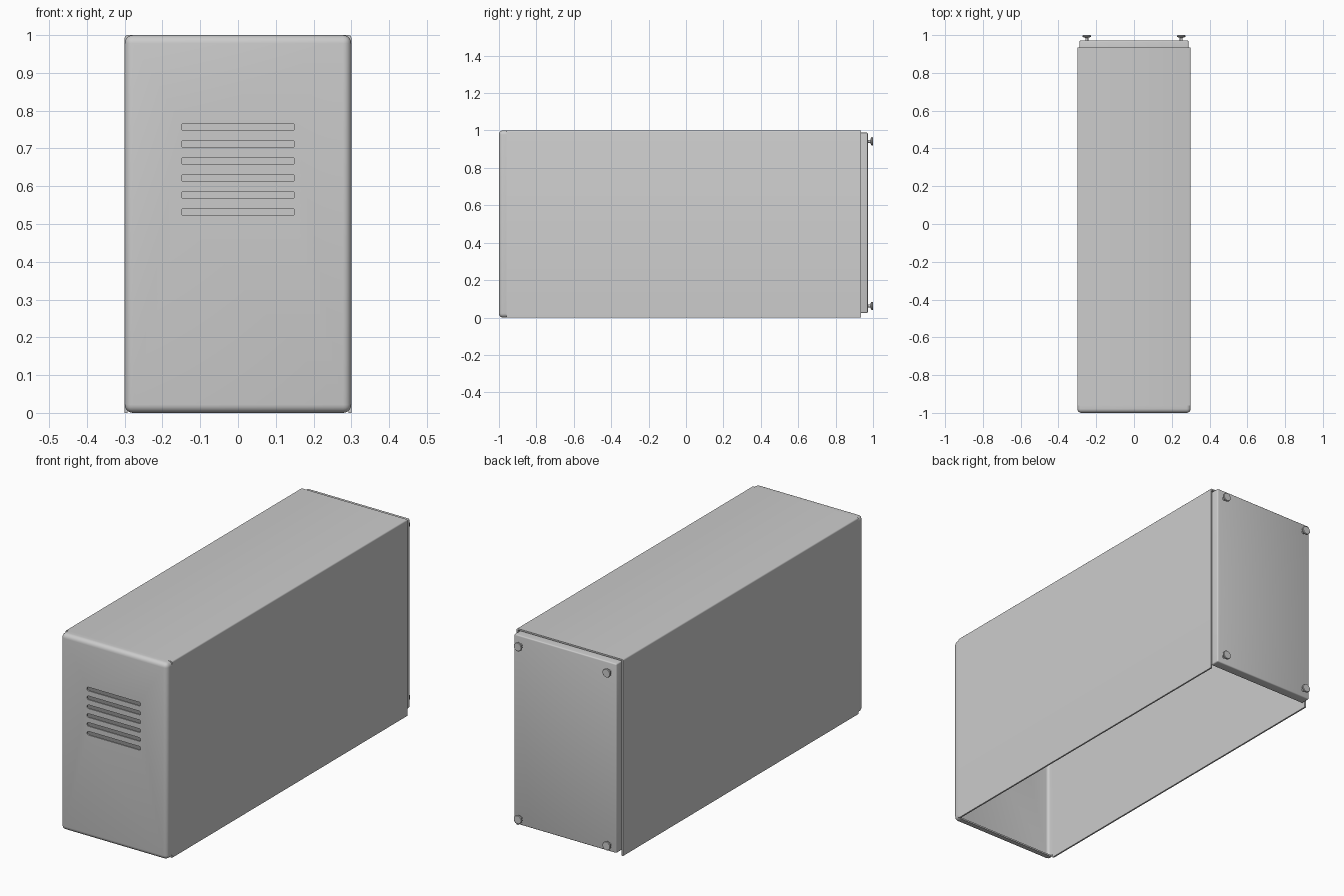
import bpy, bmesh, math
from mathutils import Matrix

if "Cube" in bpy.data.objects:
    bpy.data.objects.remove(bpy.data.objects["Cube"])

SHEET = 0.008  # sheet metal thickness

grey = bpy.data.materials.new("light grey metal")
grey.diffuse_color = (0.6, 0.6, 0.6, 1)
grey.use_nodes = True
grey.node_tree.nodes["Principled BSDF"].inputs["Base Color"].default_value = grey.diffuse_color


def make_object(name, bm):
    bmesh.ops.recalc_face_normals(bm, faces=bm.faces)
    mesh = bpy.data.meshes.new(name)
    bm.to_mesh(mesh)
    bm.free()
    obj = bpy.data.objects.new(name, mesh)
    bpy.context.collection.objects.link(obj)
    mesh.materials.append(grey)
    return obj


def finish(obj):
    """Apply modifiers, then smooth the rounded bends only."""
    dg = bpy.context.evaluated_depsgraph_get()
    obj.data = bpy.data.meshes.new_from_object(obj.evaluated_get(dg))
    obj.modifiers.clear()
    bpy.ops.object.select_all(action='DESELECT')
    obj.select_set(True)
    bpy.context.view_layer.objects.active = obj
    bpy.ops.object.shade_smooth_by_angle(angle=math.radians(35))


def sheet_box(name, x, y0, y1, z0, z1, open_sides, radius, segments):
    """Folded sheet box: bent edges, some sides left open, thickened inward."""
    bm = bmesh.new()
    bmesh.ops.create_cube(bm, size=1)
    for v in bm.verts:
        v.co = (v.co.x * 2 * x, y0 if v.co.y < 0 else y1, z0 if v.co.z < 0 else z1)
    bm.normal_update()
    drop = [f for f in bm.faces
            if any(f.normal[a] * s > 0.9 for a, s in open_sides)]
    bmesh.ops.delete(bm, geom=drop, context='FACES')
    folds = [e for e in bm.edges if not e.is_boundary]
    bmesh.ops.bevel(bm, geom=folds, offset=radius, offset_type='OFFSET',
                    segments=segments, profile=0.5, affect='EDGES')
    bm.normal_update()
    # make sure the faces point away from the box centre
    out = sum((f.calc_center_median().z - (z0 + z1) / 2) * f.normal.z * f.calc_area()
              + f.calc_center_median().x * f.normal.x * f.calc_area() for f in bm.faces)
    if out < 0:
        bmesh.ops.reverse_faces(bm, faces=bm.faces)
    mesh = bpy.data.meshes.new(name)
    bm.to_mesh(mesh)
    bm.free()
    mesh.materials.append(grey)
    obj = bpy.data.objects.new(name, mesh)
    bpy.context.collection.objects.link(obj)
    solid = obj.modifiers.new("thickness", 'SOLIDIFY')
    solid.thickness = SHEET
    solid.offset = -1
    return obj


# Cover: two side walls and top, open at front, back and bottom
cover = sheet_box("cover", 0.3, -0.96, 0.935, 0, 1,
                  [(1, -1), (1, 1), (2, -1)], 0.007, 3)
finish(cover)

# Front panel: rounded pan with six vent slots
front = sheet_box("front_panel", 0.3, -1, -0.96, 0, 1, [(1, 1)], 0.022, 5)

bm = bmesh.new()
for i in range(6):
    zc, hx, hz, r = 0.757 - i * 0.045, 0.15, 0.0095, 0.006
    ring = []
    for q, (sx, sz) in enumerate([(1, 1), (-1, 1), (-1, -1), (1, -1)]):
        for k in range(4):
            a = math.pi / 2 * (q + k / 3)
            ring.append(bm.verts.new((sx * (hx - r) + r * math.cos(a), -1.05,
                                      zc + sz * (hz - r) + r * math.sin(a))))
    face = bm.faces.new(ring)
    ext = bmesh.ops.extrude_face_region(bm, geom=[face])
    for v in ext["geom"]:
        if isinstance(v, bmesh.types.BMVert):
            v.co.y = -0.975
cutter = make_object("slot_cutter", bm)
cutter.hide_render = True
cut = front.modifiers.new("slots", 'BOOLEAN')
cut.operation = 'DIFFERENCE'
cut.solver = 'EXACT'
cut.object = cutter
finish(front)
bpy.data.objects.remove(cutter)

# Back panel: shallow pan set slightly inside the cover
back = sheet_box("back_panel", 0.288, 0.925, 0.972, 0.024, 0.988,
                 [(1, -1)], 0.006, 3)
finish(back)


# Thumb screws: thin shank, tapered neck and flat round head
def screw(name, x, z):
    profile = [(0, 0.965), (0.008, 0.965), (0.008, 0.986), (0.019, 0.989),
               (0.022, 0.992), (0.022, 0.998), (0.020, 1.0), (0, 1.0)]
    bm = bmesh.new()
    vs = [bm.verts.new((x + r, y, z)) for r, y in profile]
    edges = [bm.edges.new(p) for p in zip(vs, vs[1:])]
    bmesh.ops.spin(bm, geom=vs + edges, cent=(x, 0, z), axis=(0, 1, 0),
                   angle=2 * math.pi, steps=24)
    bmesh.ops.remove_doubles(bm, verts=bm.verts, dist=1e-5)
    finish(make_object(name, bm))


for side, x in (("left", -0.25), ("right", 0.25)):
    for level, z in (("lower", 0.062), ("upper", 0.942)):
        screw(f"{level}_{side}_screw", x, z)
